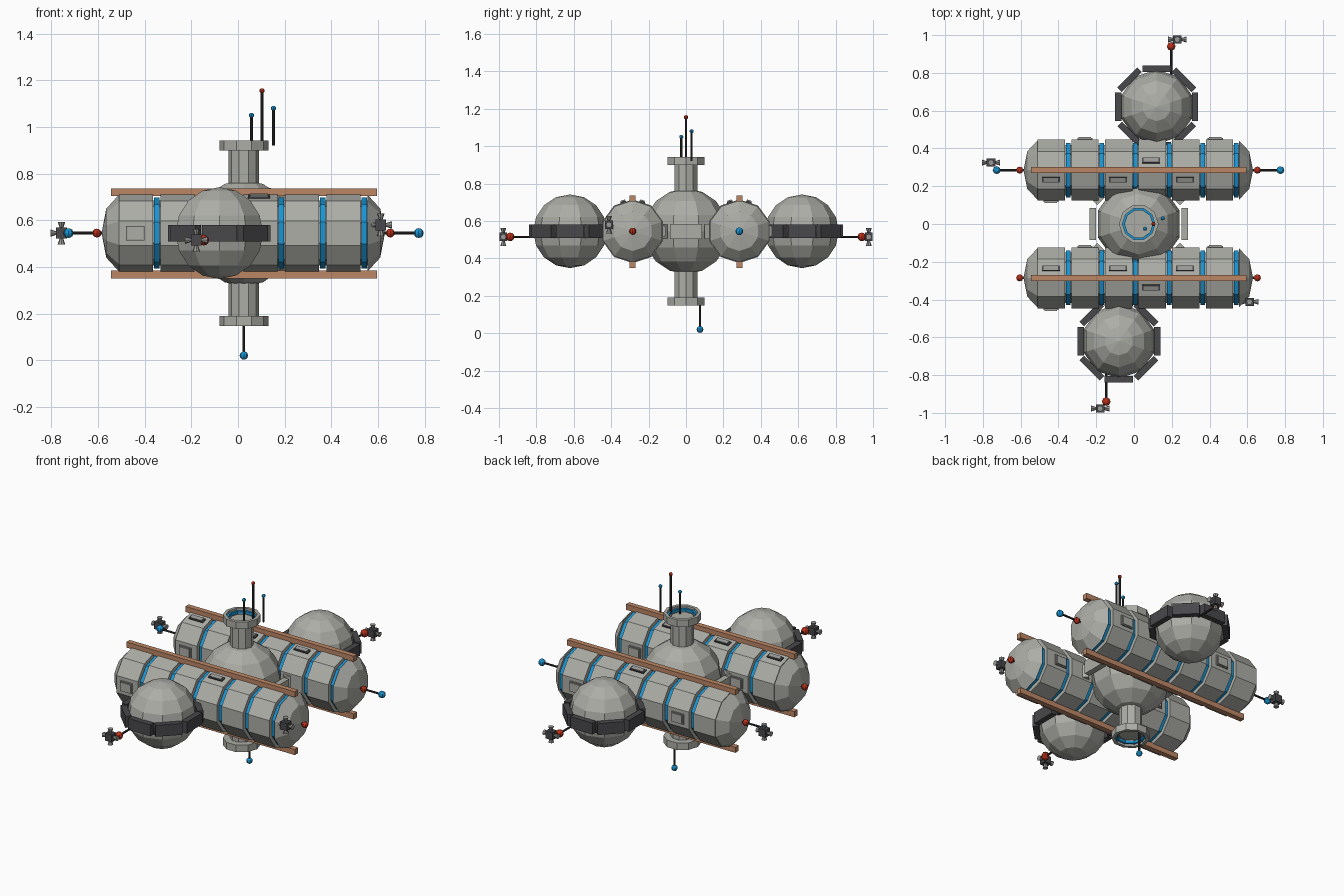
import bpy, bmesh, math
from mathutils import Matrix, Vector

old = bpy.data.objects.get("Cube")
if old:
    bpy.data.objects.remove(old, do_unlink=True)


def material(name, r, g, b):
    m = bpy.data.materials.new(name)
    m.use_nodes = True
    m.diffuse_color = (r, g, b, 1)
    m.node_tree.nodes["Principled BSDF"].inputs["Base Color"].default_value = (r, g, b, 1)
    return m


HULL = material("hull grey", .42, .42, .39)
PANEL = material("panel grey", .32, .32, .31)
DARK = material("dark armour", .065, .063, .07)
ROD = material("rod charcoal", .03, .03, .03)
BROWN = material("rail brown", .50, .24, .13)
BLUE = material("light blue", .01, .30, .65)
RED = material("lamp red", .50, .03, .01)

MID = .545          # height of the station's main plane
HUB_X = .025


def finish(name, bm, mat):
    bmesh.ops.remove_doubles(bm, verts=bm.verts, dist=1e-5)
    bmesh.ops.recalc_face_normals(bm, faces=bm.faces)
    mesh = bpy.data.meshes.new(name)
    bm.to_mesh(mesh)
    bm.free()
    mesh.materials.append(mat)
    ob = bpy.data.objects.new(name, mesh)
    bpy.context.collection.objects.link(ob)
    return ob


def lathe(name, profile, mat, loc=(0, 0, 0), axis="Z", sides=10, closed=False):
    """Spin (radius, height) points round an axis through loc."""
    bm = bmesh.new()
    turn = Vector((0, 0, 1)).rotation_difference(
        Vector((axis == "X", axis == "Y", axis == "Z"))).to_matrix()
    rings = []
    for r, h in profile:
        ring = []
        for k in range(sides):
            a = math.tau * k / sides
            ring.append(bm.verts.new(turn @ Vector((r * math.cos(a), r * math.sin(a), h)) + Vector(loc)))
        rings.append(ring)
    pairs = list(zip(rings, rings[1:]))
    if closed:
        pairs.append((rings[-1], rings[0]))
    for lo, hi in pairs:
        for k in range(sides):
            j = (k + 1) % sides
            bm.faces.new((lo[k], lo[j], hi[j], hi[k]))
    bmesh.ops.dissolve_degenerate(bm, edges=bm.edges, dist=1e-6)
    return finish(name, bm, mat)


def box(name, size, loc, mat, rot=None):
    bm = bmesh.new()
    turn = rot.to_4x4() if rot else Matrix()
    bmesh.ops.create_cube(bm, size=1, matrix=Matrix.Translation(loc) @ turn @ Matrix.Diagonal((*size, 1)))
    return finish(name, bm, mat)


def ball(name, radius, loc, mat, segs=10, rings=8):
    bm = bmesh.new()
    bmesh.ops.create_uvsphere(bm, u_segments=segs, v_segments=rings, radius=radius,
                              matrix=Matrix.Translation(loc))
    return finish(name, bm, mat)


def rod(name, a, b, radius=.006, mat=ROD, end_radius=None):
    a, b = Vector(a), Vector(b)
    d = b - a
    bm = bmesh.new()
    bmesh.ops.create_cone(bm, cap_ends=True, segments=8, radius1=radius,
                          radius2=radius if end_radius is None else end_radius, depth=d.length,
                          matrix=Matrix.Translation((a + b) / 2) @ d.to_track_quat("Z", "Y").to_matrix().to_4x4())
    return finish(name, bm, mat)


def thruster(name, loc):
    """Small block with flared nozzles on four sides."""
    c = Vector(loc)
    box(name + "_block", (.046, .042, .046), c, DARK)
    for d in ((1, 0, 0), (-1, 0, 0), (0, 0, 1), (0, 0, -1)):
        d = Vector(d)
        rod(name + "_nozzle", c + d * .02, c + d * .048, .007, PANEL, .016)


def armour_ring(name, centre, radius, size, mat):
    for k in range(8):
        rot = Matrix.Rotation(math.tau * k / 8, 3, "Z")
        box(name, size, Vector(centre) + rot @ Vector((radius, 0, 0)), mat, rot)


def hatch(name, x, y, angle, mat_back, mat_front, size):
    """Layered plate on a hull facet; angle is the facet's direction round x."""
    rot = Matrix.Rotation(angle, 3, "X")
    for part, depth, scale, mat in (("frame", .163, 1, mat_back), ("cover", .169, .82, mat_front)):
        box(name + "_" + part, (size[0] * scale, .012, size[1] * scale),
            Vector((x, y, MID)) + rot @ Vector((0, depth, 0)), mat, rot)


# Central hub with light armour blocks
hub = (HUB_X, 0, MID)
ball("hub_sphere", .228, hub, HULL)
armour_ring("hub_block", hub, .243, (.035, .17, .08), HULL)

# Docking necks, above and below
for label, s in (("top", 1), ("bottom", -1)):
    lathe(label + "_neck", [(.065, s * .18), (.065, s * .375)], HULL, hub)
    lathe(label + "_collar", [(0, s * .37), (.086, s * .37), (.086, s * .398),
                              (.105, s * .398), (.105, s * .355), (0, s * .355)], HULL, hub)
    lathe(label + "_dock_light", [(.074, s * .368), (.074, s * .385), (.086, s * .385),
                                  (.086, s * .368)], BLUE, hub, closed=True)

# Two long modules with ribs, light bands, caps, rails and hatches
STEP = .178
for label, y in (("front", -.285), ("rear", .285)):
    centre = (0, y, MID)
    lathe(label + "_core", [(0, -.515), (.14, -.515), (.14, .56), (0, .56)], PANEL, centre, "X")
    for i in range(6):
        x = -.4375 + STEP * i
        lathe(label + "_segment", [(.14, x - .0725), (.17, x - .0725), (.17, x + .0725),
                                   (.14, x + .0725)], HULL, centre, "X")
        g = x + STEP / 2
        lathe(label + "_light_band", [(.135, g - .012), (.152, g - .012), (.152, g + .012),
                                      (.135, g + .012)], BLUE, centre, "X")
    for side, x, s in (("right", -.51, -1), ("left", .555, 1)):
        lathe(label + "_cap_" + side, [(0, x), (.165, x), (.105, x + s * .055), (0, x + s * .075)],
              HULL, centre, "X")
    for place, z in (("upper", .72), ("lower", .367)):
        box(label + "_rail_" + place, (1.14, .032, .034), (.025, y, z), BROWN)
    # Roof hatches lean toward the hub, with one on the outer slope
    inner = 1 if y < 0 else -1
    for x, side in ((-.44, inner), (-.085, inner), (.27, inner), (.09, -inner)):
        angle = math.radians(72 if side > 0 else 108)
        hatch(label + "_roof_hatch", x, y, angle, DARK, PANEL, (.095, .03))
    # Wall hatches
    for x, angle in ((-.44, math.pi), (-.08, math.pi), (.43, 0), (-.26, 0)):
        hatch(label + "_wall_hatch", x, y, angle, PANEL, HULL, (.08, .062))

# Side spheres with dark armour belts
for label, x, y, rx, s in (("front", -.08, -.62, -.147, -1), ("rear", .12, .62, .197, 1)):
    ball(label + "_pod", .197, (x, y, MID), HULL)
    armour_ring(label + "_pod_belt", (x, y, MID), .203, (.034, .15, .07), DARK)
    rod(label + "_pod_rod", (rx, s * .79, .515), (rx, s * .94, .515))
    ball(label + "_pod_lamp", .023, (rx, s * .94, .515), RED, 8, 6)
    thruster(label + "_pod_thruster", (rx + s * .032, s * .977, .515))

# Lamps on the module ends
for y in (-.285, .285):
    for x in (-.605, .653):
        ball("end_lamp", .019, (x, y, MID), RED, 8, 6)
        rod("end_stub", (x * .95, y, MID), (x, y, MID))
for x0, x1 in ((-.58, -.727), (.62, .775)):
    rod("end_boom", (x0, .285, MID), (x1, .285, MID))
    ball("boom_lamp", .021, (x1, .285, MID), BLUE, 8, 6)
thruster("rear_thruster", (-.757, .325, MID))
thruster("front_thruster", (.612, -.412, .58))

# Antenna masts
for x, y, low, high, r, mat in ((.058, -.025, .91, 1.05, .011, BLUE), (.103, 0, .91, 1.155, .011, RED),
                                (.152, .03, .92, 1.08, .011, BLUE), (.025, .075, .18, .02, .018, BLUE)):
    rod("antenna_mast", (x, y, low), (x, y, high))
    ball("antenna_tip", r, (x, y, high), mat, 8, 6)
